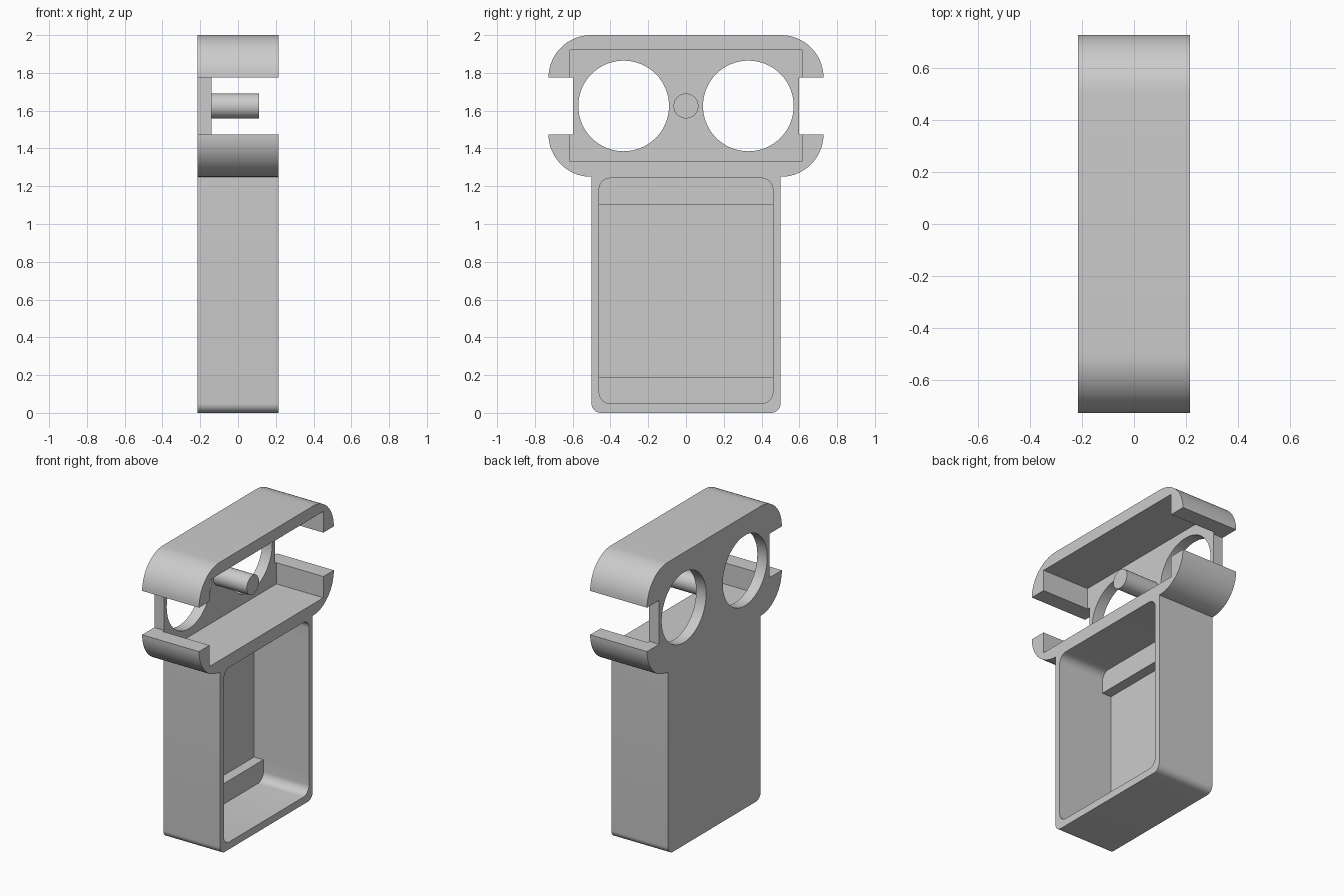
import bpy
from math import sin, cos, pi, radians

if "Cube" in bpy.data.objects:
    bpy.data.objects.remove(bpy.data.objects["Cube"])

grey = bpy.data.materials.new("plain_grey")
grey.use_nodes = True
colour = (0.6, 0.6, 0.6, 1)
grey.diffuse_color = colour
grey.node_tree.nodes["Principled BSDF"].inputs["Base Color"].default_value = colour

BACK, FRONT = -0.215, 0.215
HEAD_FLOOR, RECESS_FLOOR, LEDGE_FRONT = -0.14, -0.2, -0.13
BEYOND = 0.4
EYE_Z = 1.625


def arc(cy, cz, r, start, end, steps=16):
    """Points on an arc in the YZ plane, angles in degrees."""
    angles = [radians(start + (end - start) * i / steps) for i in range(steps + 1)]
    return [(cy + r * cos(a), cz + r * sin(a)) for a in angles]


def circle(cy, cz, r, sides=64):
    return [(cy + r * cos(2 * pi * i / sides), cz + r * sin(2 * pi * i / sides))
            for i in range(sides)]


def rectangle(half, low, high):
    return [(-half, low), (half, low), (half, high), (-half, high)]


def rounded_rectangle(half, low, high, r):
    y = half - r
    return (arc(y, low + r, r, -90, 0, 8) + arc(y, high - r, r, 0, 90, 8)
            + arc(-y, high - r, r, 90, 180, 8) + arc(-y, low + r, r, 180, 270, 8))


def prism(name, profile, x0, x1):
    """Extrude a counter-clockwise YZ profile along X."""
    n = len(profile)
    verts = [(x, y, z) for x in (x0, x1) for y, z in profile]
    faces = [list(range(n))[::-1], list(range(n, 2 * n))]
    faces += [(i, (i + 1) % n, (i + 1) % n + n, i + n) for i in range(n)]
    mesh = bpy.data.meshes.new(name)
    mesh.from_pydata(verts, [], faces)
    mesh.materials.append(grey)
    obj = bpy.data.objects.new(name, mesh)
    bpy.context.collection.objects.link(obj)
    return obj


def activate(obj):
    bpy.ops.object.select_all(action='DESELECT')
    obj.select_set(True)
    bpy.context.view_layer.objects.active = obj


def cut(obj, cutter):
    activate(obj)
    mod = obj.modifiers.new("cut", 'BOOLEAN')
    mod.operation, mod.solver, mod.object = 'DIFFERENCE', 'EXACT', cutter
    bpy.ops.object.modifier_apply(modifier=mod.name)
    bpy.data.objects.remove(cutter)


# Outer silhouette: body, flared head and side notches, mirrored across the middle
half = arc(0.45, 0.05, 0.05, -90, 0, 8)
half += [(0.5, 1.25)] + arc(0.503, 1.475, 0.225, -90, 0)[1:]
half += [(0.597, 1.475), (0.597, 1.775)]
half += arc(0.503, 1.775, 0.225, 0, 90)
housing = prism("housing", half + [(-y, z) for y, z in reversed(half)], BACK, FRONT)

# Body recess, with a ledge left at its top and bottom
cut(housing, prism("body_recess", rounded_rectangle(0.46, 0.05, 1.243, 0.06),
                   LEDGE_FRONT, BEYOND))
cut(housing, prism("deep_recess", rectangle(0.46, 0.19, 1.10), RECESS_FLOOR, BEYOND))

# Head recess and the two round eye holes
cut(housing, prism("head_recess", rectangle(0.615, 1.33, 1.92), HEAD_FLOOR, BEYOND))
for side in (-1, 1):
    cut(housing, prism("eye_hole", circle(side * 0.33, EYE_Z, 0.24), -BEYOND, BEYOND))

# Centre pin standing on the head plate
pin = prism("centre_pin", circle(0, EYE_Z, 0.066, 48), HEAD_FLOOR - 0.01, 0.112)

for obj in (housing, pin):
    activate(obj)
    bpy.ops.object.shade_smooth_by_angle(angle=radians(30))
